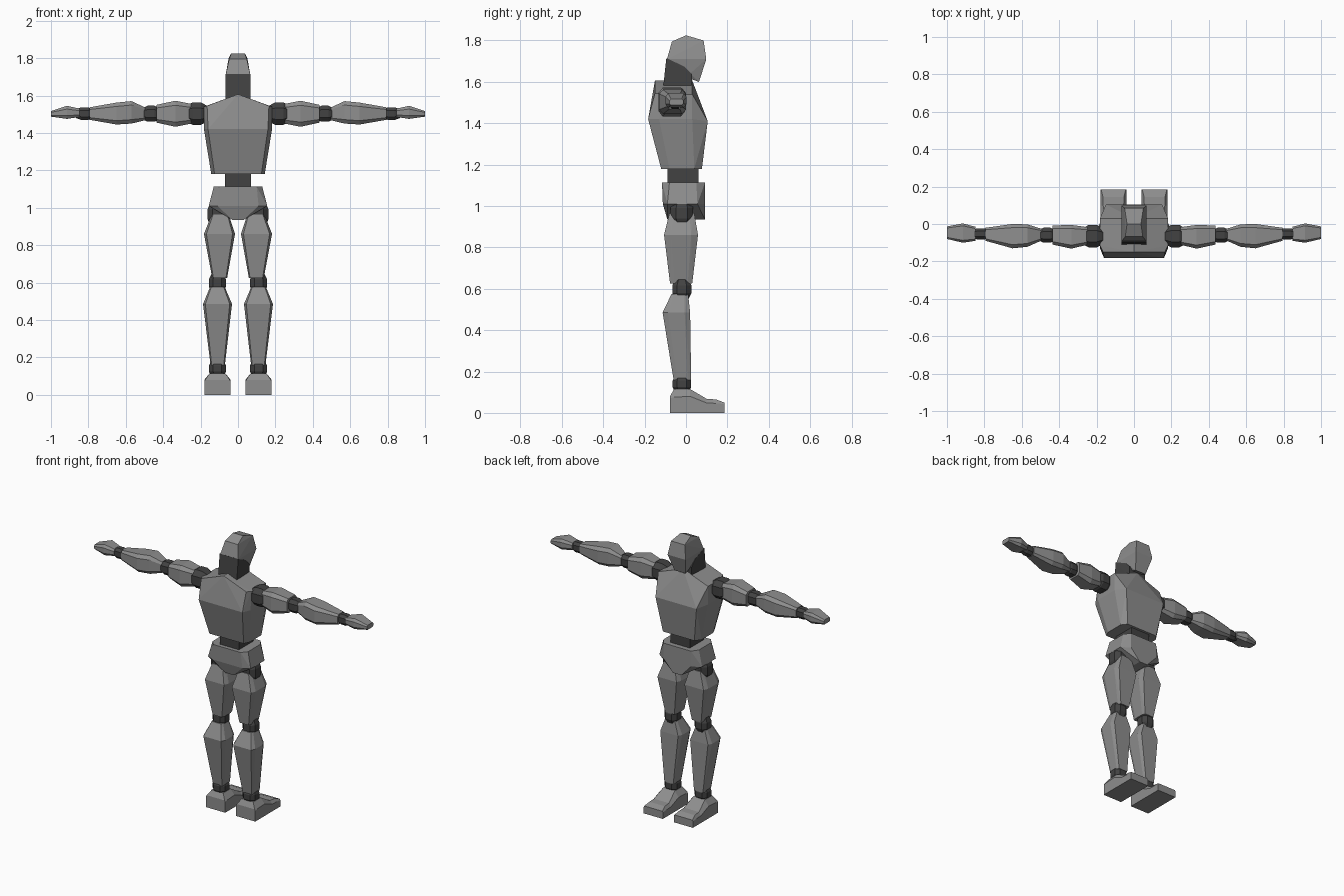
import bpy, bmesh, math
from mathutils import Vector

if "Cube" in bpy.data.objects:
    bpy.data.objects.remove(bpy.data.objects["Cube"])


def material(name, v):
    m = bpy.data.materials.new(name)
    m.diffuse_color = (v, v, v, 1)
    m.use_nodes = True
    m.node_tree.nodes["Principled BSDF"].inputs["Base Color"].default_value = m.diffuse_color
    return m


SHELL = material("mid grey shell", 0.27)
DARK = material("dark grey joint", 0.055)


def finish(name, bm, mat, mirror):
    bmesh.ops.recalc_face_normals(bm, faces=bm.faces)
    me = bpy.data.meshes.new(name)
    bm.to_mesh(me)
    bm.free()
    me.materials.append(mat)
    ob = bpy.data.objects.new(name, me)
    bpy.context.collection.objects.link(ob)
    if mirror:
        mod = ob.modifiers.new("mirror", 'MIRROR')
        mod.use_mirror_merge = False
    return ob


def hull(name, pts, mat, mirror):
    """Faceted block wrapped around a few points."""
    bm = bmesh.new()
    for p in pts:
        bm.verts.new(p)
    r = bmesh.ops.convex_hull(bm, input=bm.verts[:])
    junk = {e for e in r["geom_interior"] + r["geom_unused"]
            if isinstance(e, bmesh.types.BMVert)}
    bmesh.ops.delete(bm, geom=list(junk), context='VERTS')
    bmesh.ops.dissolve_limit(bm, angle_limit=math.radians(2),
                             verts=bm.verts[:], edges=bm.edges[:])
    return finish(name, bm, mat, mirror)


def body(name, pts, mat):
    """Central part: half the points, reflected over x = 0."""
    both = list(pts) + [(-x, y, z) for x, y, z in pts if x > 0]
    return hull(name, both, mat, False)


def limb(name, axis, rings, mat=SHELL, ka=0.8, kb=0.6):
    """Chamfered sections (t, a0, a1, b0, b1) along x or z, on both sides."""
    pts = []
    for t, a0, a1, b0, b1 in rings:
        ca, cb, ha, hb = (a0 + a1) / 2, (b0 + b1) / 2, (a1 - a0) / 2, (b1 - b0) / 2
        for sa in (-1, 1):
            for sb in (-1, 1):
                for fa, fb in ((1, kb), (ka, 1)):
                    a, b = ca + sa * ha * fa, cb + sb * hb * fb
                    pts.append((t, a, b) if axis == 'x' else (a, b, t))
    return hull(name, pts, mat, True)


def joint(name, axis, t0, t1, ca, cb, ra, rb):
    """Dark faceted drum, bulging in the middle."""
    d = t1 - t0
    rings = [(t, ca - ra * s, ca + ra * s, cb - rb * s, cb + rb * s)
             for t, s in ((t0, 0.7), (t0 + d * .3, 1), (t1 - d * .3, 1), (t1, 0.7))]
    return limb(name, axis, rings, DARK, 0.5, 0.5)


# Head and neck
body("head", [(.037, 0, 1.825), (.047, -.068, 1.795), (.05, .085, 1.80),
              (.066, -.092, 1.71), (.066, .098, 1.71),
              (.055, .02, 1.64), (.04, .063, 1.60), (.04, .025, 1.613)], SHELL)
body("neck", [(.068, -.095, 1.715), (.062, -.01, 1.675), (.068, -.113, 1.55),
              (.064, .03, 1.55), (.062, .03, 1.635)], DARK)

# Torso, waist and pelvis
body("torso", [(0, -.15, 1.607), (0, .03, 1.607), (.165, -.15, 1.545),
               (.182, -.115, 1.54), (.182, .03, 1.54),
               (.16, -.183, 1.42), (.182, -.13, 1.42), (.182, .03, 1.42),
               (.15, .105, 1.41), (.125, -.12, 1.18), (.143, -.08, 1.18),
               (.143, .04, 1.18), (.115, .077, 1.18)], SHELL)
body("waist", [(.07, y, z) for y in (-.09, .06) for z in (1.08, 1.22)], DARK)
body("pelvis", [(.10, -.116, 1.113), (.13, -.08, 1.113), (.13, .05, 1.113),
                (.10, .092, 1.113), (.156, -.09, 1.01), (.156, .055, 1.01),
                (.11, -.112, 1.01), (.10, .092, 1.01),
                (.03, -.09, .935), (.03, .092, .935)], SHELL)

# Legs
joint("hip_joint", 'z', .90, 1.03, .108, -.02, .055, .055)
limb("thigh", 'z', [(.965, .05, .14, -.08, .04), (.86, .016, .182, -.106, .058),
                    (.625, .058, .138, -.077, .03)], ka=.84)
joint("knee_joint", 'z', .55, .645, .11, -.02, .046, .046)
limb("shin", 'z', [(.575, .07, .15, -.07, .01), (.485, .032, .187, -.113, .02),
                   (.16, .07, .147, -.06, .025)], ka=.84)
joint("ankle_joint", 'z', .10, .18, .11, -.02, .046, .045)

# Feet, lofted from heel to toe
bm = bmesh.new()
loops = []
for y, wt, zm, zt in ((-.077, .066, .07, .08), (-.058, .042, .076, .115),
                      (.02, .042, .08, .115), (.10, .055, .048, .068),
                      (.145, .056, .046, .065), (.185, .066, .043, .05)):
    section = ((-.07, 0), (.07, 0), (.07, zm), (wt, zt), (-wt, zt), (-.07, zm))
    loops.append([bm.verts.new((.11 + x, y, z)) for x, z in section])
for a, b in zip(loops, loops[1:]):
    for i in range(6):
        j = (i + 1) % 6
        bm.faces.new((a[i], a[j], b[j], b[i]))
bm.faces.new(loops[0])
bm.faces.new(loops[-1])
finish("foot", bm, SHELL, True)

# Arms
joint("shoulder_joint", 'x', .165, .275, -.065, 1.503, .06, .06)
limb("upper_arm", 'x', [(.225, -.105, -.02, 1.455, 1.55),
                        (.335, -.132, -.005, 1.433, 1.572),
                        (.435, -.11, -.008, 1.455, 1.55)], ka=.7, kb=.65)
joint("elbow_joint", 'x', .42, .51, -.06, 1.503, .04, .043)
limb("forearm", 'x', [(.487, -.085, -.028, 1.47, 1.532),
                      (.57, -.122, -.002, 1.45, 1.57),
                      (.65, -.13, 0, 1.445, 1.562),
                      (.793, -.09, -.02, 1.47, 1.537)], ka=.7, kb=.65)
joint("wrist_joint", 'x', .775, .865, -.053, 1.503, .03, .034)
limb("hand", 'x', [(.847, -.09, -.015, 1.485, 1.53),
                   (.915, -.1, .003, 1.475, 1.545),
                   (1.0, -.08, -.013, 1.487, 1.517)], ka=.75, kb=.5)
